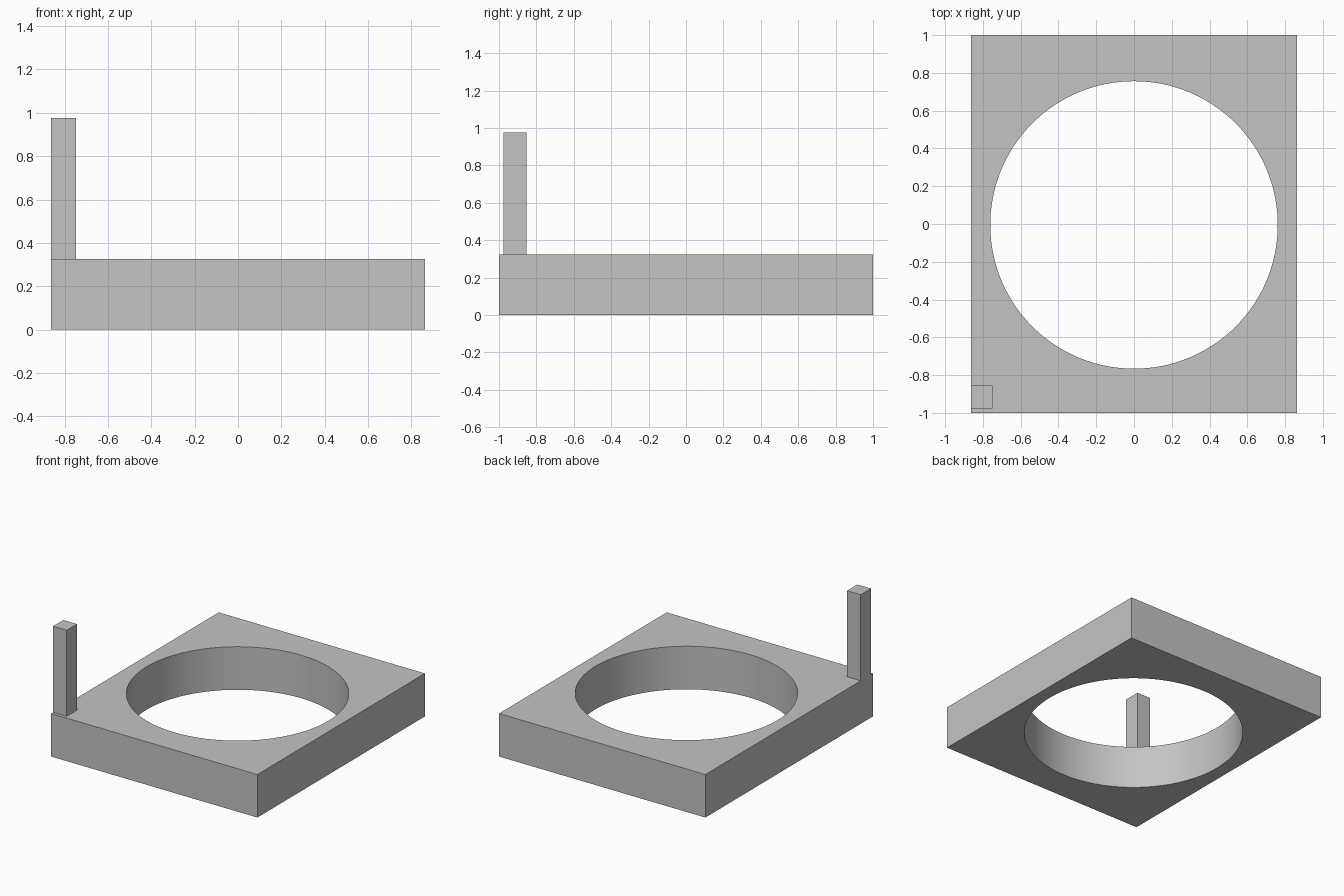
import bpy

if "Cube" in bpy.data.objects:
    bpy.data.objects.remove(bpy.data.objects["Cube"], do_unlink=True)

PLATE_TOP = 0.325
POST_TOP = 0.975

# Single grey material
grey = bpy.data.materials.new("plain grey")
grey.use_nodes = True
colour = (0.55, 0.55, 0.55, 1)
grey.diffuse_color = colour
grey.node_tree.nodes["Principled BSDF"].inputs["Base Color"].default_value = colour


def box(name, low, high):
    """Axis-aligned box between two corners."""
    centre = [(a + b) / 2 for a, b in zip(low, high)]
    bpy.ops.mesh.primitive_cube_add(size=1, location=centre)
    obj = bpy.context.object
    obj.name = name
    obj.scale = [b - a for a, b in zip(low, high)]
    bpy.ops.object.transform_apply(location=False, rotation=False, scale=True)
    obj.data.materials.append(grey)
    return obj


# Base plate
plate = box("base_plate", (-0.862, -1, 0), (0.862, 1, PLATE_TOP))

# Round through-hole
bpy.ops.mesh.primitive_cylinder_add(
    vertices=128, radius=0.761, depth=1, location=(0, -0.005, PLATE_TOP / 2))
cutter = bpy.context.object
cutter.name = "hole_cutter"
cutter.data.materials.append(grey)

hole = plate.modifiers.new("round_hole", 'BOOLEAN')
hole.operation = 'DIFFERENCE'
hole.solver = 'EXACT'
hole.object = cutter
bpy.ops.object.select_all(action='DESELECT')
plate.select_set(True)
bpy.context.view_layer.objects.active = plate
bpy.ops.object.modifier_apply(modifier=hole.name)
bpy.data.objects.remove(cutter, do_unlink=True)
bpy.ops.object.shade_smooth_by_angle()

# Corner post standing on the plate
box("corner_post", (-0.862, -0.976, PLATE_TOP), (-0.748, -0.854, POST_TOP))
